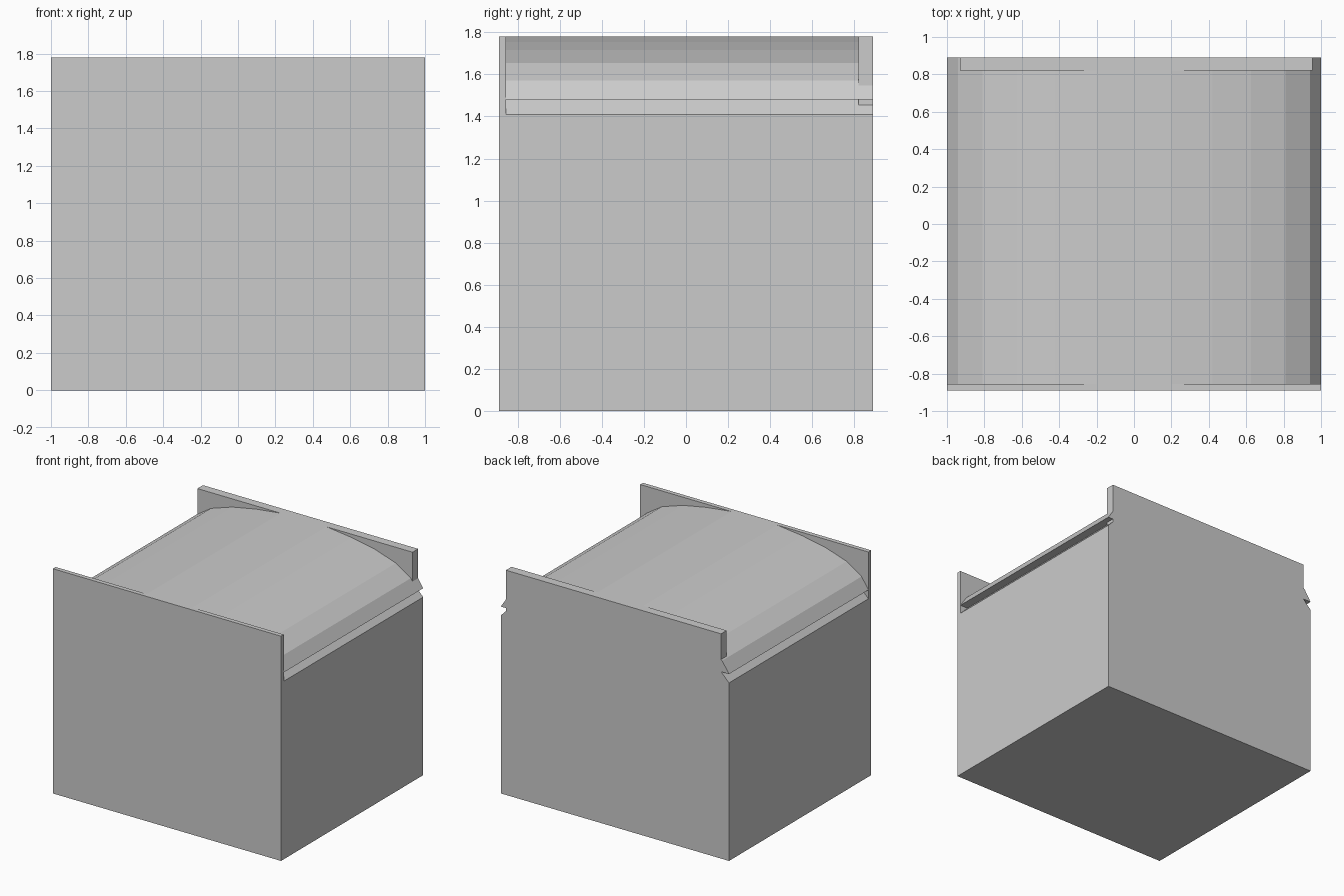
import bpy
import bmesh

if "Cube" in bpy.data.objects:
    bpy.data.objects.remove(bpy.data.objects["Cube"])

FRONT, BACK = -0.89, 0.89
TOP = 1.78


def extrude_profile(name, half, y0, y1):
    """Mirror a right-half x/z outline (bottom to top) and extrude it along y."""
    outline = half + [(-x, z) for x, z in reversed(half)]
    bm = bmesh.new()
    face = bm.faces.new([bm.verts.new((x, y0, z)) for x, z in outline])
    moved = bmesh.ops.extrude_face_region(bm, geom=[face])["geom"]
    verts = [g for g in moved if isinstance(g, bmesh.types.BMVert)]
    bmesh.ops.translate(bm, verts=verts, vec=(0, y1 - y0, 0))
    bmesh.ops.recalc_face_normals(bm, faces=bm.faces)
    mesh = bpy.data.meshes.new(name)
    bm.to_mesh(mesh)
    bm.free()
    obj = bpy.data.objects.new(name, mesh)
    bpy.context.collection.objects.link(obj)
    return obj


def block(name, x0, x1, y0, y1, z0, z1):
    bpy.ops.mesh.primitive_cube_add(
        size=1, location=((x0 + x1) / 2, (y0 + y1) / 2, (z0 + z1) / 2))
    obj = bpy.context.object
    obj.name = name
    obj.scale = (x1 - x0, y1 - y0, z1 - z0)
    return obj


# Box body with an inward bevelled rim that forms the side grooves
extrude_profile("box_body", [(1, 0), (1, 1.41), (0.93, 1.48)], -0.855, BACK)

# Faceted arched lid overhanging the grooves
extrude_profile("arched_lid", [
    (1, 1.48), (0.94, 1.57), (0.81, 1.655), (0.625, 1.715),
    (0.42, 1.754), (0.2, TOP)], -0.855, BACK)

# Full-height front panel
block("front_panel", -1, 1, FRONT, -0.855, 0, TOP)

# Narrower panel closing the back of the lid
block("back_panel", -0.93, 0.955, 0.82, BACK, 1.40, TOP)
